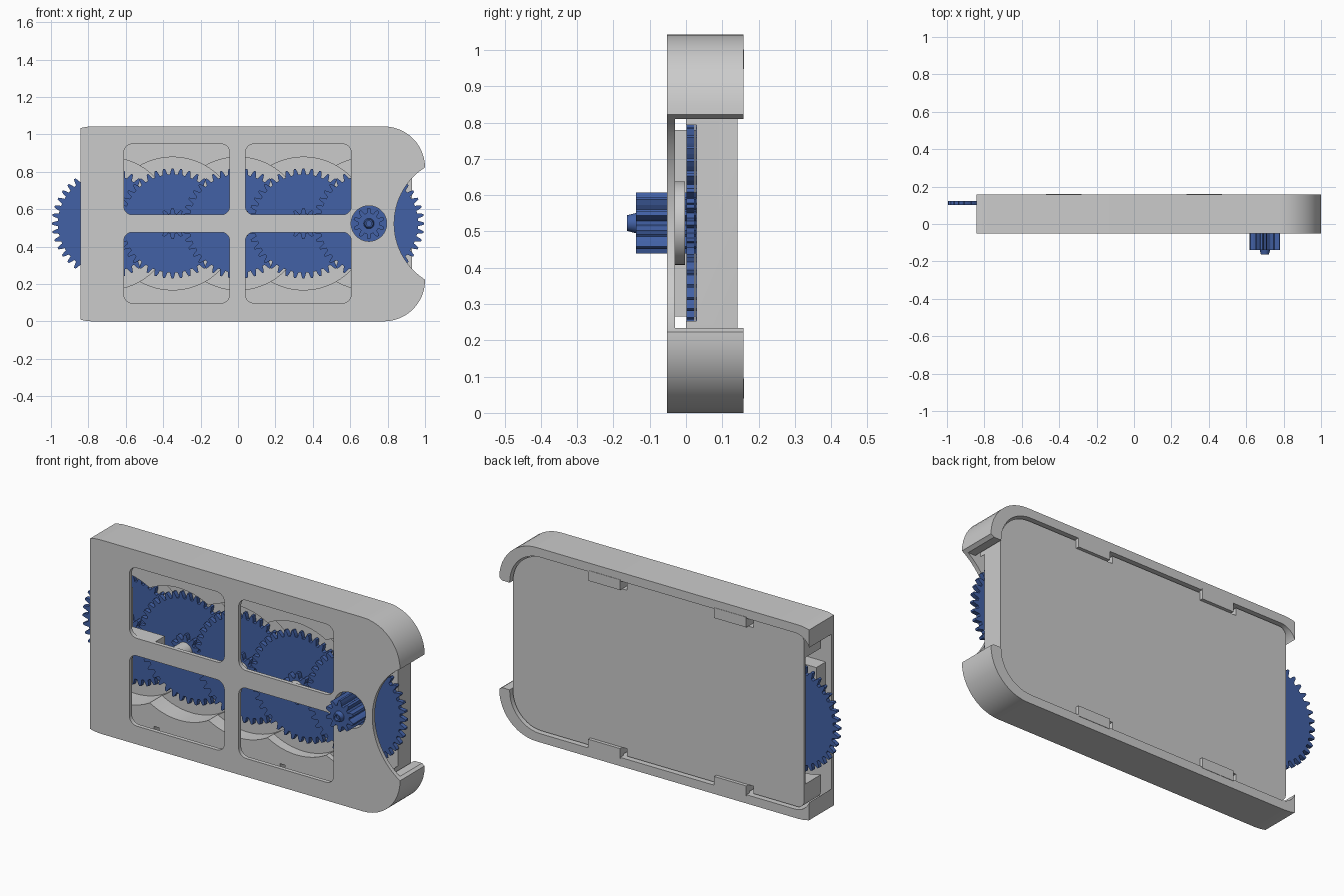
import bpy, bmesh
from math import pi, cos, sin, radians

if "Cube" in bpy.data.objects:
    bpy.data.objects.remove(bpy.data.objects["Cube"])

ZC = 0.523                                # height of the gear axis line
AXES = [0.7, 0.35, 0.0, -0.35, -0.7]      # gear centres, front layer to back layer
STEP = 0.025                              # gear thickness and layer offset

blue = bpy.data.materials.new("blue")
blue.diffuse_color = (0.055, 0.12, 0.38, 1)
blue.use_nodes = True
blue.node_tree.nodes["Principled BSDF"].inputs["Base Color"].default_value = blue.diffuse_color


def add_prism(bm, outline, y0, y1, scale1=1.0, centre=(0, 0)):
    """Extrude an (x, z) outline along y; scale1 tapers the far end."""
    a = [bm.verts.new((x, y0, z)) for x, z in outline]
    b = [bm.verts.new((centre[0] + (x - centre[0]) * scale1, y1,
                       centre[1] + (z - centre[1]) * scale1)) for x, z in outline]
    bm.faces.new(a)
    bm.faces.new(b[::-1])
    n = len(a)
    for i in range(n):
        j = (i + 1) % n
        bm.faces.new((a[j], a[i], b[i], b[j]))


def finish(name, bm, mat=None):
    bmesh.ops.recalc_face_normals(bm, faces=bm.faces)
    me = bpy.data.meshes.new(name)
    bm.to_mesh(me)
    bm.free()
    ob = bpy.data.objects.new(name, me)
    bpy.context.collection.objects.link(ob)
    if mat:
        me.materials.append(mat)
    return ob


def prism(name, outline, y0, y1, mat=None, scale1=1.0, centre=(0, 0)):
    bm = bmesh.new()
    add_prism(bm, outline, y0, y1, scale1, centre)
    return finish(name, bm, mat)


def circle(cx, cz, r, n=64):
    return [(cx + r * cos(2 * pi * i / n), cz + r * sin(2 * pi * i / n)) for i in range(n)]


def rect(x0, x1, z0, z1, r_left=0.0, r_right=None, n=12):
    """Rectangle with separate corner radii on the left and right."""
    r_right = r_left if r_right is None else r_right
    pts = []
    for x, z, sx, sz, a, r in ((x1, z1, -1, -1, 0, r_right), (x0, z1, 1, -1, 90, r_left),
                               (x0, z0, 1, 1, 180, r_left), (x1, z0, -1, 1, 270, r_right)):
        if r == 0:
            pts.append((x, z))
            continue
        for i in range(n + 1):
            t = radians(a + 90 * i / n)
            pts.append((x + sx * r + r * cos(t), z + sz * r + r * sin(t)))
    return pts


def gear_outline(cx, cz, teeth, root, tip, phase=0.0):
    pitch = 2 * pi / teeth
    prof = ((-0.34, root), (-0.24, (root + tip) / 2), (-0.11, tip),
            (0.11, tip), (0.24, (root + tip) / 2), (0.34, root))
    return [(cx + r * cos((k + f + phase) * pitch), cz + r * sin((k + f + phase) * pitch))
            for k in range(teeth) for f, r in prof]


def cut(ob, outline, y0, y1):
    """Subtract an extruded outline from an object."""
    tool = prism("cutter", outline, y0, y1)
    m = ob.modifiers.new("cut", 'BOOLEAN')
    m.operation, m.object, m.solver = 'DIFFERENCE', tool, 'EXACT'
    bpy.context.view_layer.objects.active = ob
    bpy.ops.object.modifier_apply(modifier=m.name)
    bpy.data.objects.remove(tool)


def smooth(ob):
    bpy.ops.object.select_all(action='DESELECT')
    ob.select_set(True)
    bpy.context.view_layer.objects.active = ob
    bpy.ops.object.shade_smooth_by_angle(angle=radians(30))


# Housing: rounded tray, open at the back and at the left end
housing = prism("housing", rect(-1, 1, 0, 1.042, 0.22), -0.052, 0.158)
cut(housing, rect(-1.2, -0.843, -0.1, 1.2), -0.3, 0.3)
cut(housing, rect(-0.849, 0.938, 0.047, 0.995, 0.09, 0.18), -0.03, 0.3)
# Thumb cut-out, and the wider gap in the end wall behind it
cut(housing, circle(1.19, ZC, 0.355, 96), -0.3, 0.3)
cut(housing, rect(0.8, 1.1, 0.234, 0.81), -0.03, 0.3)
cut(housing, circle(0.7, ZC, 0.095), -0.3, 0.3)
# Four windows
for x0, x1 in ((-0.61, -0.045), (0.04, 0.605)):
    for z0, z1 in ((0.098, 0.476), (0.57, 0.948)):
        cut(housing, rect(x0, x1, z0, z1, 0.045), -0.3, 0.0)
smooth(housing)

# Bearing bosses and ribs behind the front face
boss = prism("drive_boss", circle(0.7, ZC, 0.115), -0.035, -0.003)
cut(boss, circle(0.7, ZC, 0.095), -0.3, 0.3)
smooth(boss)
for i, x in enumerate(AXES[1:4], 1):
    smooth(prism(f"axle_boss_{i}", circle(x, ZC, 0.045, 32), -0.035, (i - 1) * STEP - 0.002))
prism("end_spacer", rect(-0.81, -0.66, 0.265, 0.78), -0.035, 0.05)
prism("spacer_rib", rect(-0.67, -0.47, 0.477, 0.569), -0.035, 0.05)

# Back cover: solid block with a stepped round pocket for each gear
cover = prism("back_cover", rect(-0.802, 0.93, 0.055, 0.987, 0.04, 0.172), 0.0, 0.142)
for i, x in enumerate(AXES):
    cut(cover, circle(x, ZC, 0.355, 96), -0.1, (i + 1) * STEP + 0.004)

# Snap clips along the top and bottom of the cover, each beside a small slot
for i, x in enumerate((-0.375, 0.375)):
    for side, z0, z1 in (("bottom", 0.04, 0.095), ("top", 0.947, 1.002)):
        cut(cover, rect(x - 0.125, x - 0.095, z0, z1), -0.3, 0.3)
        prism(f"clip_{side}_{i}", rect(x - 0.095, x + 0.095, z0, z1), 0.13, 0.16)
smooth(cover)

# Compound gears: large wheel with a pinion in front of it
for i, x in enumerate(AXES):
    y = i * STEP
    bm = bmesh.new()
    add_prism(bm, gear_outline(x, ZC, 40, 0.263, 0.295), y + 0.001, y + STEP - 0.001)
    add_prism(bm, gear_outline(x, ZC, 10, 0.056, 0.084, 0.5),
              -0.138 if i == 0 else y - STEP, y + 0.002)
    finish(f"gear_{i + 1}", bm, blue)

# Tapered drive tip with a centre hole
tip = prism("drive_tip", circle(0.7, ZC, 0.03, 32), -0.13, -0.162, blue, 0.72, (0.7, ZC))
cut(tip, circle(0.7, ZC, 0.014, 24), -0.3, -0.145)
smooth(tip)
